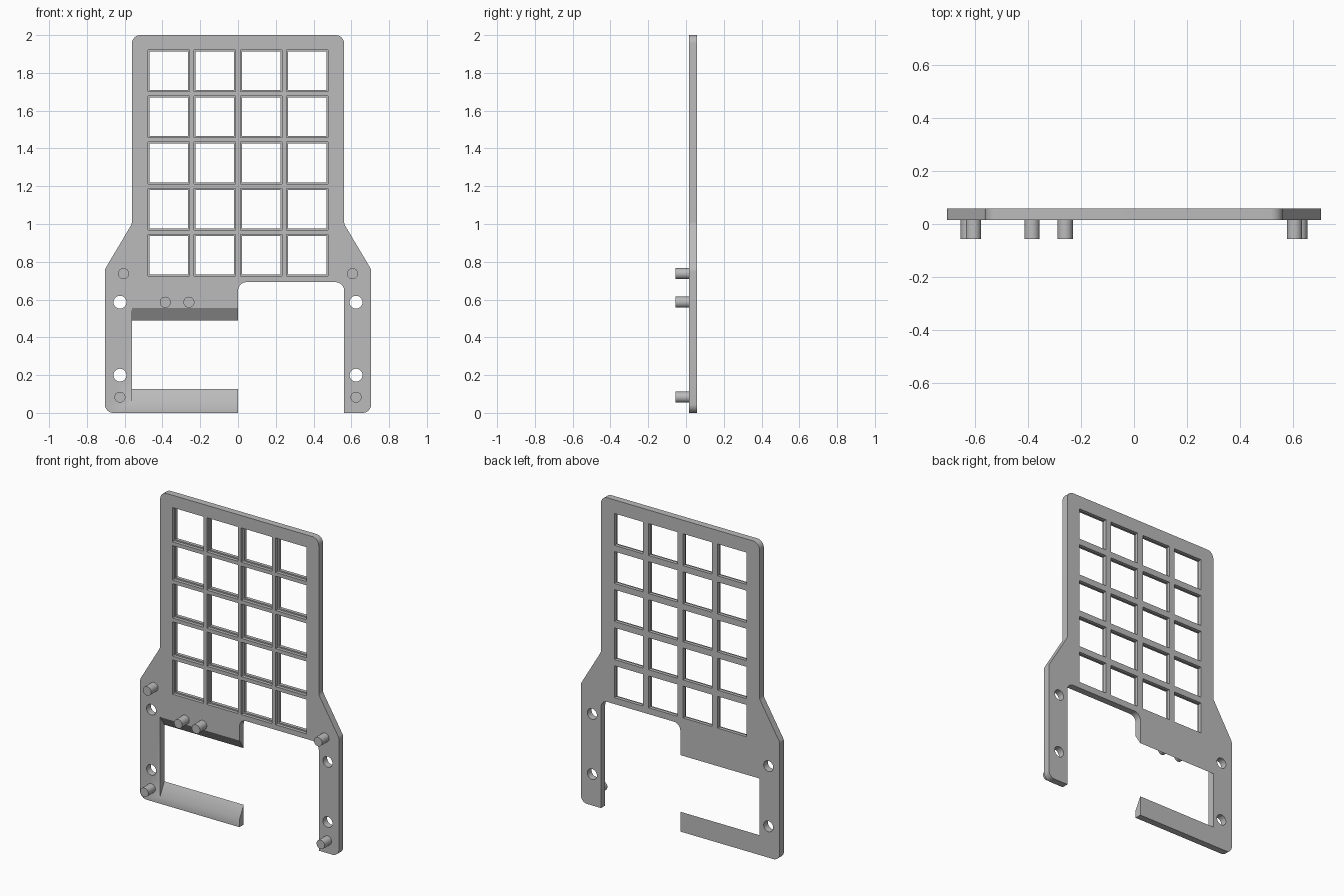
import bpy, bmesh, math
from mathutils import Vector

if "Cube" in bpy.data.objects:
    bpy.data.objects.remove(bpy.data.objects["Cube"])

FRONT, STEP, BACK, PEG_TIP = 0.015, 0.036, 0.058, -0.056
PITCH, R = 0.244, 0.045

grey = bpy.data.materials.new("plain grey")
grey.use_nodes = True
grey.diffuse_color = (0.5, 0.5, 0.5, 1)
grey.node_tree.nodes["Principled BSDF"].inputs["Base Color"].default_value = (0.5, 0.5, 0.5, 1)


def rounded(corners, steps=8):
    """Round each (x, z, radius) corner of a closed outline."""
    out = []
    for i, (x, z, r) in enumerate(corners):
        p = Vector((x, z))
        if r == 0:
            out.append(p)
            continue
        u = (Vector(corners[i - 1][:2]) - p).normalized()
        v = (Vector(corners[(i + 1) % len(corners)][:2]) - p).normalized()
        half = u.angle(v) / 2
        centre = p + (u + v).normalized() * (r / math.sin(half))
        a = p + u * (r / math.tan(half)) - centre
        b = p + v * (r / math.tan(half)) - centre
        for k in range(steps + 1):
            out.append(centre + a.lerp(b, k / steps).normalized() * r)
    return out


def prism(bm, ring, offset):
    """Solid made by sweeping a ring of 3D points along an offset."""
    face = bm.faces.new([bm.verts.new(p) for p in ring])
    new = bmesh.ops.extrude_face_region(bm, geom=[face])["geom"]
    bmesh.ops.translate(bm, vec=offset, verts=[g for g in new if isinstance(g, bmesh.types.BMVert)])


def slab(bm, outline, y0, y1):
    prism(bm, [(x, y0, z) for x, z in outline], (0, y1 - y0, 0))


def square(x, z, h):
    return [(x - h, z - h), (x + h, z - h), (x + h, z + h), (x - h, z + h)]


def circle(x, z, r, n=32):
    return [(x + r * math.cos(math.tau * k / n), z + r * math.sin(math.tau * k / n)) for k in range(n)]


def finish(name, bm):
    bmesh.ops.recalc_face_normals(bm, faces=bm.faces)
    mesh = bpy.data.meshes.new(name)
    bm.to_mesh(mesh)
    bm.free()
    mesh.materials.append(grey)
    ob = bpy.data.objects.new(name, mesh)
    bpy.context.collection.objects.link(ob)
    return ob


def smooth(ob):
    bpy.ops.object.select_all(action="DESELECT")
    ob.select_set(True)
    bpy.context.view_layer.objects.active = ob
    bpy.ops.object.shade_smooth_by_angle(angle=math.radians(30))


# Plate outline, with the open notch at its lower left
bm = bmesh.new()
slab(bm, rounded([
    (-0.562, 2, R), (0.562, 2, R), (0.562, 1, R), (0.705, 0.76, R),
    (0.705, 0, R), (0.562, 0, 0), (0.562, 0.692, R), (0, 0.692, R),
    (0, 0, 0), (-0.705, 0, R), (-0.705, 0.76, R), (-0.562, 1, R)]), FRONT, BACK)
plate = finish("plate", bm)

# Key openings: narrow right through, wider in the front half
centres = [((c - 1.5) * PITCH, 0.835 + r * PITCH) for c in range(4) for r in range(5)]
through, recess = bmesh.new(), bmesh.new()
for x, z in centres:
    slab(through, square(x, z, 0.102), -0.1, 0.2)
    slab(recess, square(x, z, 0.11), -0.1, STEP)

# Screw holes
for x in (-0.625, 0.625):
    for z in (0.2, 0.586):
        slab(through, circle(x, z, 0.034), -0.1, 0.2)

# Side window with sloping upper and lower lips
window = bmesh.new()
slope_low, slope_high = 0.077 / (BACK - FRONT), -0.065 / (BACK - FRONT)
ya, yb = FRONT - 0.01, BACK + 0.01
prism(window, [(-0.562, y, z0 + s * (y - FRONT)) for y, z0, s in (
    (ya, 0.05, slope_low), (yb, 0.05, slope_low),
    (yb, 0.555, slope_high), (ya, 0.555, slope_high))], (0.662, 0, 0))

# Cut the plate, then drop the cutters
cutters = [finish(n, b) for n, b in (
    ("through_cutter", through), ("recess_cutter", recess), ("window_cutter", window))]
bpy.context.view_layer.objects.active = plate
for cutter in cutters:
    cutter.hide_render = True
    mod = plate.modifiers.new("cut", "BOOLEAN")
    mod.operation, mod.solver, mod.object = "DIFFERENCE", "EXACT", cutter
    bpy.ops.object.modifier_apply(modifier=mod.name)
for cutter in cutters:
    bpy.data.objects.remove(cutter)
smooth(plate)

# Pegs standing out of the front
pegs = {
    "shoulder_peg_right": (-0.606, 0.737), "shoulder_peg_left": (0.606, 0.737),
    "foot_peg_right": (-0.625, 0.083), "foot_peg_left": (0.625, 0.083),
    "middle_peg_outer": (-0.385, 0.586), "middle_peg_inner": (-0.26, 0.586)}
for name, (x, z) in pegs.items():
    bm = bmesh.new()
    slab(bm, circle(x, z, 0.029), PEG_TIP, FRONT + 0.002)
    smooth(finish(name, bm))
